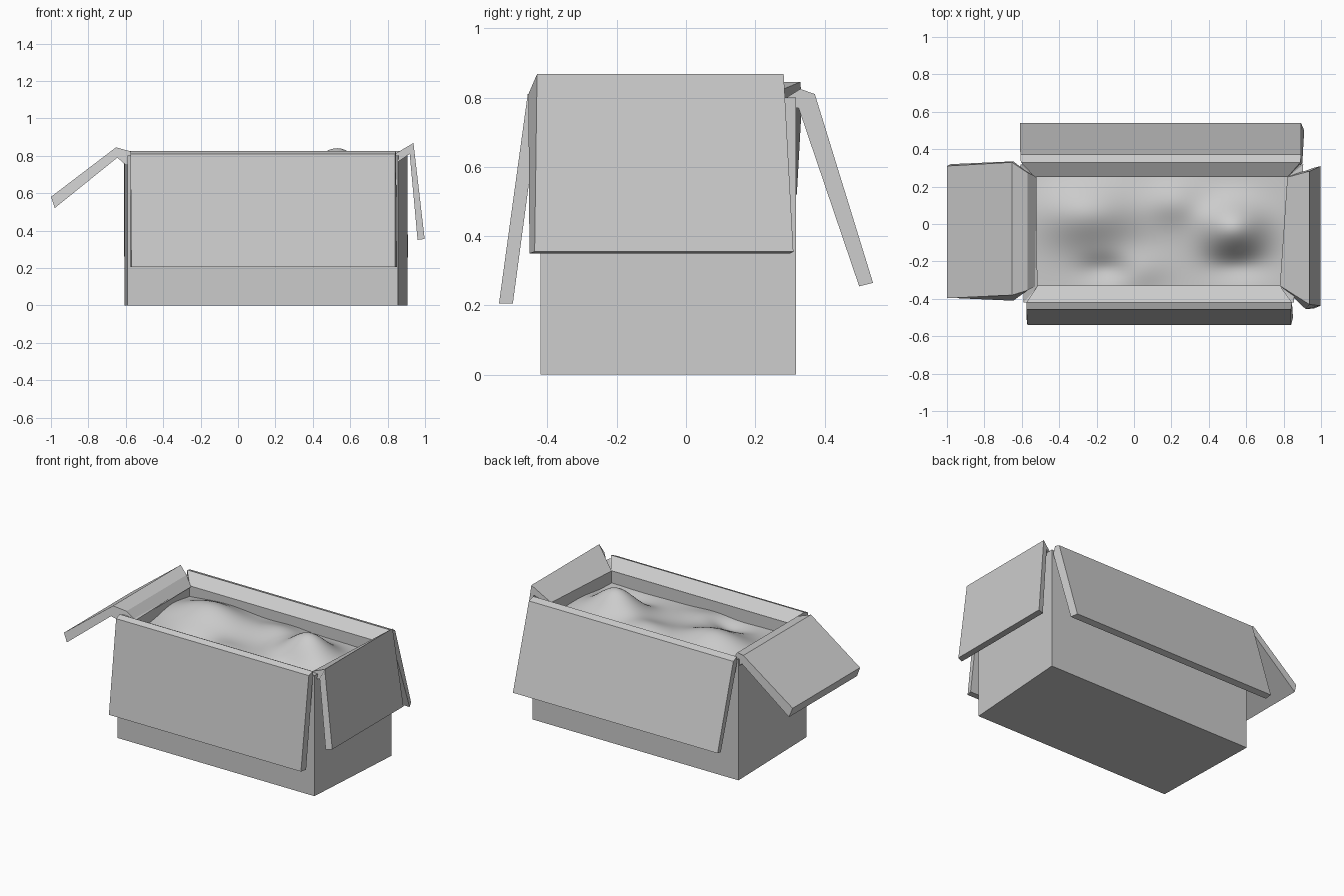
import bpy, bmesh
from math import exp


def finish(name, bm):
    bmesh.ops.recalc_face_normals(bm, faces=bm.faces)
    mesh = bpy.data.meshes.new(name)
    bm.to_mesh(mesh)
    bm.free()
    obj = bpy.data.objects.new(name, mesh)
    bpy.context.collection.objects.link(obj)
    return obj


def loft(name, rings):
    """Join equal point rings with faces and cap both ends."""
    bm = bmesh.new()
    rows = [[bm.verts.new(p) for p in ring] for ring in rings]
    n = len(rows[0])
    for a, b in zip(rows, rows[1:]):
        for i in range(n):
            j = (i + 1) % n
            bm.faces.new((a[i], a[j], b[j], b[i]))
    bm.faces.new(rows[0])
    bm.faces.new(rows[-1])
    return finish(name, bm)


def flap(name, profile, along_x):
    """Profile rows: outward position, height, start and end along the edge."""
    if along_x:
        ends = [[(r[k], r[0], r[1]) for r in profile] for k in (2, 3)]
    else:
        ends = [[(r[0], r[k], r[1]) for r in profile] for k in (2, 3)]
    return loft(name, ends)


# Open box, slightly wider at the back
outer = [(-0.59, -0.42), (0.855, -0.42), (0.905, 0.318), (-0.608, 0.318)]
inner = [(-0.515, -0.335), (0.78, -0.335), (0.82, 0.25), (-0.53, 0.25)]
loft("box_body", [[(x, y, z) for x, y in outline] for outline, z in
                  ((outer, 0), (outer, 0.80), (inner, 0.77), (inner, 0.04))])

# Folded flaps, each with its sloping inner rim
flap("front_flap", [
    (-0.33, 0.775, -0.515, 0.78), (-0.42, 0.825, -0.575, 0.845),
    (-0.457, 0.81, -0.575, 0.84), (-0.54, 0.205, -0.57, 0.84),
    (-0.50, 0.205, -0.575, 0.85), (-0.425, 0.765, -0.575, 0.845)], True)
flap("back_flap", [
    (0.25, 0.775, -0.53, 0.82), (0.33, 0.825, -0.605, 0.89),
    (0.372, 0.81, -0.608, 0.893), (0.54, 0.265, -0.61, 0.893),
    (0.50, 0.255, -0.605, 0.91), (0.325, 0.77, -0.60, 0.90)], True)
flap("left_flap", [
    (-0.52, 0.765, -0.33, 0.25), (-0.57, 0.822, -0.355, 0.275),
    (-0.652, 0.845, -0.38, 0.33), (-1.0, 0.58, -0.397, 0.31),
    (-0.98, 0.52, -0.395, 0.32), (-0.645, 0.79, -0.41, 0.335),
    (-0.60, 0.75, -0.37, 0.30)], False)
right = flap("right_flap", [
    (0.80, 0.775, -0.33, 0.25), (0.938, 0.868, -0.43, 0.282),
    (0.998, 0.355, -0.437, 0.31), (0.96, 0.35, -0.452, 0.30),
    (0.918, 0.81, -0.455, 0.285), (0.86, 0.77, -0.40, 0.27)], False)
# The right inner rim follows the skewed opening
right.data.vertices[0].co.x = 0.78
right.data.vertices[6].co.x = 0.82

# Soft lumpy filling
BUMPS = [(0.53, -0.02, 0.15, 0.17, 0.14), (-0.25, 0.06, 0.11, 0.26, 0.17),
         (0.22, 0.12, 0.05, 0.15, 0.12), (0.02, -0.24, 0.03, 0.15, 0.10),
         (0.55, -0.22, -0.04, 0.15, 0.08), (-0.15, -0.24, -0.04, 0.13, 0.07)]


def height(x, y):
    return 0.69 + sum(h * exp(-((x - cx) / sx) ** 2 - ((y - cy) / sy) ** 2)
                      for cx, cy, h, sx, sy in BUMPS)


bm = bmesh.new()
bmesh.ops.create_grid(bm, x_segments=60, y_segments=30, size=1)
for v in bm.verts:
    v.co.x = 0.145 + v.co.x * 0.68
    v.co.y = -0.042 + v.co.y * 0.30
    v.co.z = height(v.co.x, v.co.y)
for f in bm.faces:
    f.smooth = True
finish("filling", bm)
